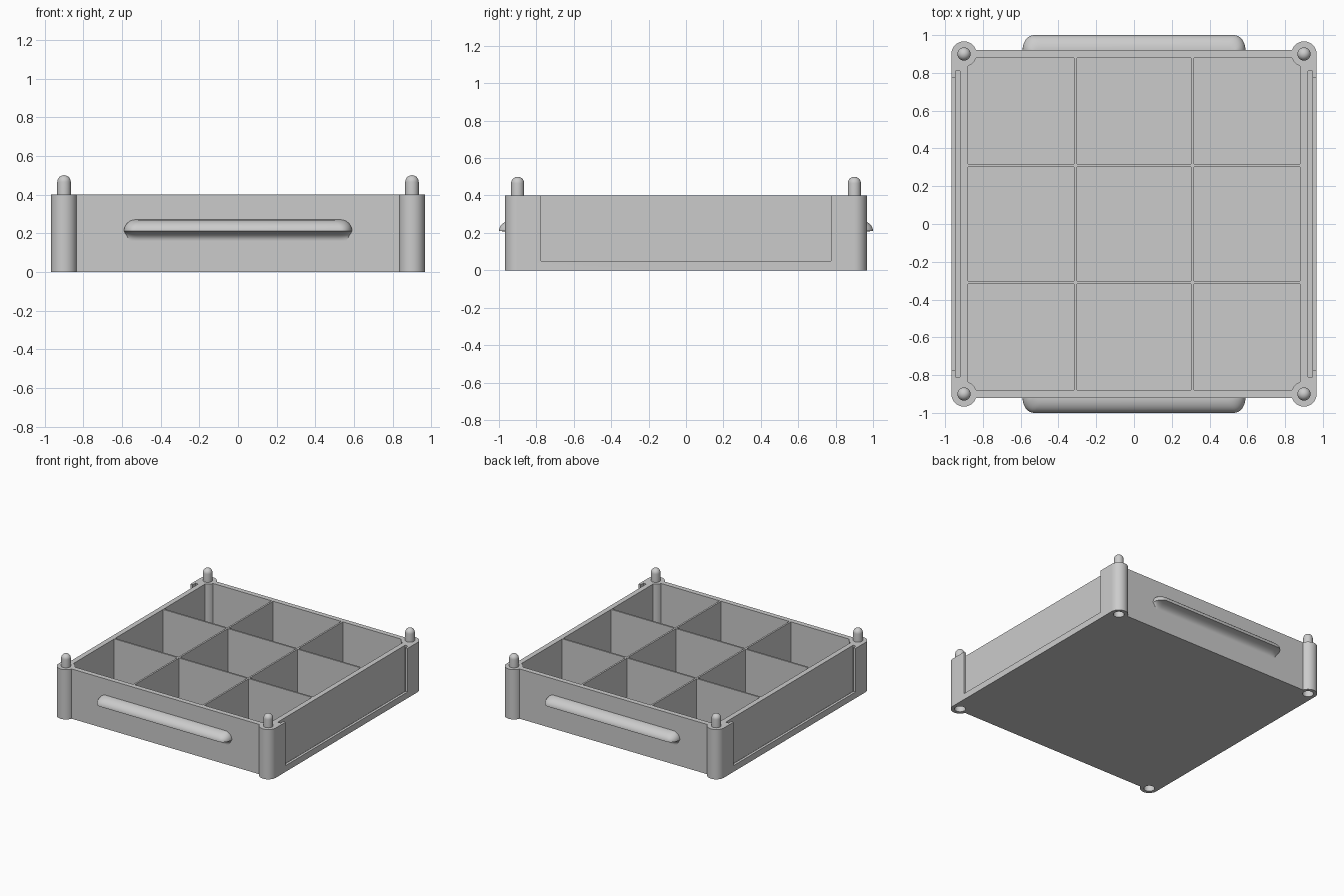
import bpy, bmesh, math
from mathutils import Matrix, Vector

if "Cube" in bpy.data.objects:
    bpy.data.objects.remove(bpy.data.objects["Cube"])

H = 0.4            # wall height
SX, SY = 0.967, 0.92
POST = 0.9         # post centre offset
POST_R = 0.067
SIGNS = (-1, 1)
CORNERS = [(x * POST, y * POST) for x in SIGNS for y in SIGNS]

grey = bpy.data.materials.new("plain grey")
grey.use_nodes = True
grey.diffuse_color = (0.6, 0.6, 0.6, 1)
grey.node_tree.nodes["Principled BSDF"].inputs["Base Color"].default_value = (0.6, 0.6, 0.6, 1)


def finish(name, bm):
    bmesh.ops.recalc_face_normals(bm, faces=bm.faces)
    mesh = bpy.data.meshes.new(name)
    bm.to_mesh(mesh)
    bm.free()
    mesh.materials.append(grey)
    obj = bpy.data.objects.new(name, mesh)
    bpy.context.collection.objects.link(obj)
    return obj


def add_box(bm, x0, x1, y0, y1, z0, z1):
    size = Vector((abs(x1 - x0), abs(y1 - y0), z1 - z0))
    centre = Vector((x0 + x1, y0 + y1, z0 + z1)) / 2
    bmesh.ops.create_cube(bm, size=1, matrix=Matrix.Translation(centre) @ Matrix.Diagonal(size).to_4x4())


def add_cylinder(bm, x, y, r, z0, z1, sides=48):
    bmesh.ops.create_cone(bm, cap_ends=True, segments=sides, radius1=r, radius2=r, depth=z1 - z0,
                          matrix=Matrix.Translation((x, y, (z0 + z1) / 2)))


def combine(target, cutter, operation):
    mod = target.modifiers.new(operation, 'BOOLEAN')
    mod.operation, mod.solver, mod.object = operation, 'EXACT', cutter
    graph = bpy.context.evaluated_depsgraph_get()
    mesh = bpy.data.meshes.new_from_object(target.evaluated_get(graph))
    target.modifiers.clear()
    target.data = mesh
    bpy.data.objects.remove(cutter)


def smooth(obj, degrees=35):
    bpy.ops.object.select_all(action='DESELECT')
    obj.select_set(True)
    bpy.context.view_layer.objects.active = obj
    bpy.ops.object.shade_smooth_by_angle(angle=math.radians(degrees))


# Tray block, ends tapered into the corner posts
bm = bmesh.new()
outline = [(SX, -POST), (SX, POST), (POST, SY), (-POST, SY),
           (-SX, POST), (-SX, -POST), (-POST, -SY), (POST, -SY)]
face = bm.faces.new([bm.verts.new((x, y, 0)) for x, y in outline])
up = bmesh.ops.extrude_face_region(bm, geom=[face])["geom"]
bmesh.ops.translate(bm, vec=(0, 0, H), verts=[v for v in up if isinstance(v, bmesh.types.BMVert)])
tray = finish("divided_tray", bm)

# Nine compartments
bm = bmesh.new()
spans = [(-0.879, -0.317), (-0.303, 0.303), (0.317, 0.879)]
for x0, x1 in spans:
    for y0, y1 in spans:
        add_box(bm, x0, x1, y0, y1, 0.03, H + 0.1)
combine(tray, finish("compartment_cutter", bm), 'DIFFERENCE')

# Corner posts
bm = bmesh.new()
for x, y in CORNERS:
    add_cylinder(bm, x, y, POST_R, 0, H)
combine(tray, finish("corner_posts", bm), 'UNION')

# Sockets under the posts and the inner part of the side slots
bm = bmesh.new()
for x, y in CORNERS:
    add_cylinder(bm, x, y, 0.04, -0.1, 0.11, 32)
for s in SIGNS:
    add_box(bm, s * 0.92, s * 0.946, -0.81, 0.81, 0.03, H + 0.1)
combine(tray, finish("socket_slot_cutter", bm), 'DIFFERENCE')

# Open windows in front of the side slots
bm = bmesh.new()
for s in SIGNS:
    add_box(bm, s * 0.93, s * 1.1, -0.775, 0.775, 0.05, H + 0.1)
combine(tray, finish("window_cutter", bm), 'DIFFERENCE')
smooth(tray, 30)

# Round-topped stacking pins
PIN_R = 0.035
for i, (x, y) in enumerate(CORNERS):
    bm = bmesh.new()
    arc = [(PIN_R * math.cos(a), 0.465 + PIN_R * math.sin(a))
           for a in (math.pi / 2 * k / 8 for k in range(9))]
    profile = [bm.verts.new((r, 0, z)) for r, z in [(PIN_R, H - 0.01)] + arc]
    edges = [bm.edges.new(pair) for pair in zip(profile, profile[1:])]
    bmesh.ops.spin(bm, geom=profile + edges, cent=(0, 0, 0), axis=(0, 0, 1),
                   angle=math.tau, steps=32, use_duplicate=False)
    bmesh.ops.remove_doubles(bm, verts=bm.verts, dist=0.0001)
    pin = finish(f"stacking_pin_{i + 1}", bm)
    pin.location = (x, y, 0)
    smooth(pin, 40)


# Finger grips: domed on top, hollow curve underneath
def grip_ring(bm, half, depth, z, side):
    n, r = 8, 0.06
    pts = [(half - r + r * math.cos(a), depth * math.sin(a))
           for a in (math.pi / 2 * k / n for k in range(n + 1))]
    pts = [(half, -0.01)] + pts
    pts += [(-x, y) for x, y in reversed(pts)]
    return [bm.verts.new((x, side * (SY + y), z)) for x, y in pts]


for name, side in (("front_grip", -1), ("back_grip", 1)):
    bm = bmesh.new()
    angles = [math.pi / 2 * k / 10 for k in range(11)]
    rings = [grip_ring(bm, 0.53 + 0.06 * math.cos(a), 0.08 * math.cos(a),
                       0.21 + 0.06 * math.sin(a), side) for a in reversed(angles)]
    rings += [grip_ring(bm, 0.56 + 0.03 * math.cos(a), 0.08 * (1 - math.sin(a)),
                        0.21 - 0.048 * (1 - math.cos(a)), side) for a in angles[1:]]
    for low, high in zip(rings, rings[1:]):
        for k in range(len(low)):
            j = (k + 1) % len(low)
            bm.faces.new((low[k], low[j], high[j], high[k]))
    bm.faces.new(rings[0])
    bm.faces.new(rings[-1])
    smooth(finish(name, bm), 40)
